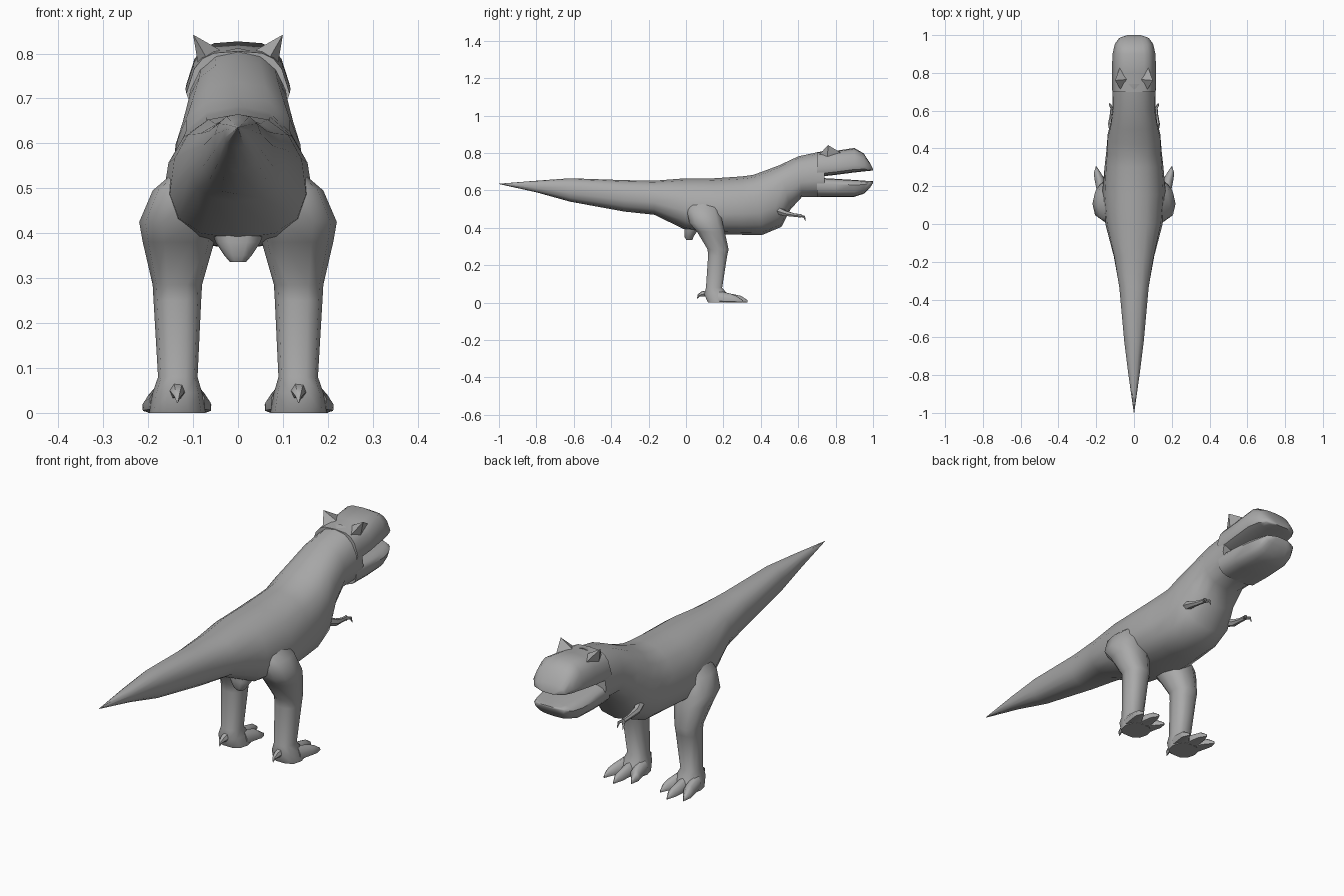
import bpy, bmesh, math
from mathutils import Vector

if "Cube" in bpy.data.objects:
    bpy.data.objects.remove(bpy.data.objects["Cube"])

skin = bpy.data.materials.new("grey_skin")
skin.diffuse_color = (0.4, 0.4, 0.4, 1)
skin.use_nodes = True
skin.node_tree.nodes["Principled BSDF"].inputs["Base Color"].default_value = skin.diffuse_color


def loft(name, rings, angle=50):
    """Skin a list of equal-length rings and cap both ends."""
    bm = bmesh.new()
    rows = [[bm.verts.new(p) for p in r] for r in rings]
    n = len(rows[0])
    for a, b in zip(rows, rows[1:]):
        for i in range(n):
            j = (i + 1) % n
            bm.faces.new((a[i], a[j], b[j], b[i]))
    bm.faces.new(rows[0][::-1])
    bm.faces.new(rows[-1])
    bmesh.ops.remove_doubles(bm, verts=bm.verts, dist=0.0005)
    bmesh.ops.recalc_face_normals(bm, faces=bm.faces)
    me = bpy.data.meshes.new(name)
    bm.to_mesh(me)
    bm.free()
    ob = bpy.data.objects.new(name, me)
    bpy.context.collection.objects.link(ob)
    me.materials.append(skin)
    bpy.ops.object.select_all(action='DESELECT')
    ob.select_set(True)
    bpy.context.view_layer.objects.active = ob
    bpy.ops.object.shade_smooth_by_angle(angle=math.radians(angle))
    return ob


def power(v, p):
    return math.copysign(abs(v) ** p, v)


def section(ty, tz, by, bz, w, taper=0.0, p=0.85, n=14):
    """Cross-section between a top and a bottom point; taper narrows the top."""
    ring = []
    for i in range(n):
        a = 2 * math.pi * i / n + math.pi / 2
        s, c = power(math.sin(a), p), power(math.cos(a), p)
        f = (1 + s) / 2
        ring.append(Vector((w * c * (1 - taper * s), by + (ty - by) * f, bz + (tz - bz) * f)))
    return ring


def slab(z, xi, xo, yb, yf, n=10, p=0.8):
    """Horizontal leg cross-section."""
    return [Vector(((xi + xo) / 2 + (xo - xi) / 2 * power(math.cos(2 * math.pi * i / n), p),
                    (yb + yf) / 2 + (yf - yb) / 2 * power(math.sin(2 * math.pi * i / n), p), z))
            for i in range(n)]


def tube(name, pts, n=6):
    """Tapered limb through (x, y, z, radius) points."""
    rings = []
    for i, q in enumerate(pts):
        c = Vector(q[:3])
        d = Vector(pts[min(i + 1, len(pts) - 1)][:3]) - Vector(pts[max(i - 1, 0)][:3])
        u = d.cross(Vector((0.1, 0.05, 1))).normalized()
        v = u.cross(d).normalized()
        rings.append([c + q[3] * (u * math.cos(2 * math.pi * k / n) + v * math.sin(2 * math.pi * k / n))
                      for k in range(n)])
    return loft(name, rings)


def flip(rings, s):
    return [[Vector((p.x * s, p.y, p.z)) for p in r] for r in rings]


# Tail, torso and neck
body = [(-1, .636, -1, .634, .001, 0), (-.8, .652, -.8, .59, .03, 0), (-.62, .665, -.62, .54, .053, 0),
        (-.33, .655, -.33, .487, .08, 0), (-.17, .652, -.17, .47, .108, .05), (0, .665, 0, .388, .15, .12),
        (.15, .665, .18, .366, .165, .15), (.3, .675, .3, .363, .155, .1), (.36, .683, .41, .363, .147, .05),
        (.42, .705, .51, .405, .142, 0), (.5, .735, .56, .5, .125, 0),
        (.6, .782, .62, .565, .114, .1), (.74, .812, .74, .565, .113, .15)]
loft("body", [section(*s) for s in body])

# Upper jaw and skull front
skull = [(.7, .805, .7, .672, .108, .2), (.8, .812, .8, .683, .11, .2), (.9, .827, .9, .696, .107, .2),
         (.95, .798, .955, .702, .095, .2), (.985, .745, .985, .705, .075, .15), (1, .715, 1, .707, .035, 0)]
loft("upper_jaw", [section(*s, p=.6) for s in skull], 45)

# Lower jaw
jaw = [(.7, .668, .7, .566, .108, -.08), (.8, .662, .8, .565, .11, -.1), (.9, .656, .9, .566, .105, -.12),
       (.955, .652, .95, .582, .092, -.12), (.985, .65, .985, .615, .075, -.1), (1, .649, 1, .641, .035, 0)]
loft("lower_jaw", [section(*s, p=.6) for s in jaw], 45)

# Vent under the tail base
loft("vent", [slab(.41, -.06, .06, -.01, .09), slab(.38, -.05, .05, -.01, .06),
              slab(.35, -.03, .03, -.008, .04), slab(.336, -.018, .018, 0, .035)])

leg = [slab(.57, .06, .13, .04, .15), slab(.525, .04, .155, .005, .18), slab(.495, .04, .19, 0, .185),
       slab(.425, .045, .22, .015, .2), slab(.38, .053, .212, .055, .21), slab(.285, .08, .19, .113, .23),
       slab(.25, .082, .188, .116, .222), slab(.08, .09, .178, .105, .195),
       slab(.045, .08, .19, .095, .225), slab(0, .072, .198, .115, .235)]

for s, side in ((1, "right"), (-1, "left")):
    loft(side + "_leg", flip(leg, s))
    # Three front toes and a heel claw
    for k, (x0, x1, y1) in enumerate(((.1, .073, .29), (.135, .135, .33), (.17, .2, .305))):
        toe = [section(y, t, y, 0, w, .35, n=8) for y, t, w in
               ((.17, .065, .026), (.24, .048, .026), (y1 - .035, .036, .019), (y1, .012, .002))]
        for r, f in zip(toe, (0, .45, .8, 1)):
            for q in r:
                q.x += x0 + (x1 - x0) * f
        loft(f"{side}_toe_{k + 1}", flip(toe, s))
    tube(side + "_heel_claw", [(.135 * s, .13, .05, .022), (.135 * s, .085, .046, .015),
                               (.135 * s, .067, .038, .008), (.135 * s, .06, .022, .001)])
    # Small arm with two fingers
    tube(side + "_arm", [(.1 * s, .46, .505, .024), (.122 * s, .53, .478, .016),
                         (.118 * s, .58, .468, .010), (.115 * s, .615, .464, .010)])
    for k, dx in enumerate((-.012, .012)):
        tube(f"{side}_finger_{k + 1}", [(.115 * s, .605, .464, .007), ((.115 + dx) * s, .632, .46, .006),
                                        ((.115 + dx * 1.2) * s, .64, .436, .001)])
    # Pointed brow horn
    tip = Vector((.1 * s, .76, .842))
    base = [Vector(q) for q in ((.04 * s, .765, .808), (.07 * s, .71, .79), (.088 * s, .755, .77),
                                (.075 * s, .83, .80))]
    loft(side + "_brow_horn", [base, [tip.copy() for _ in base]], 30)
